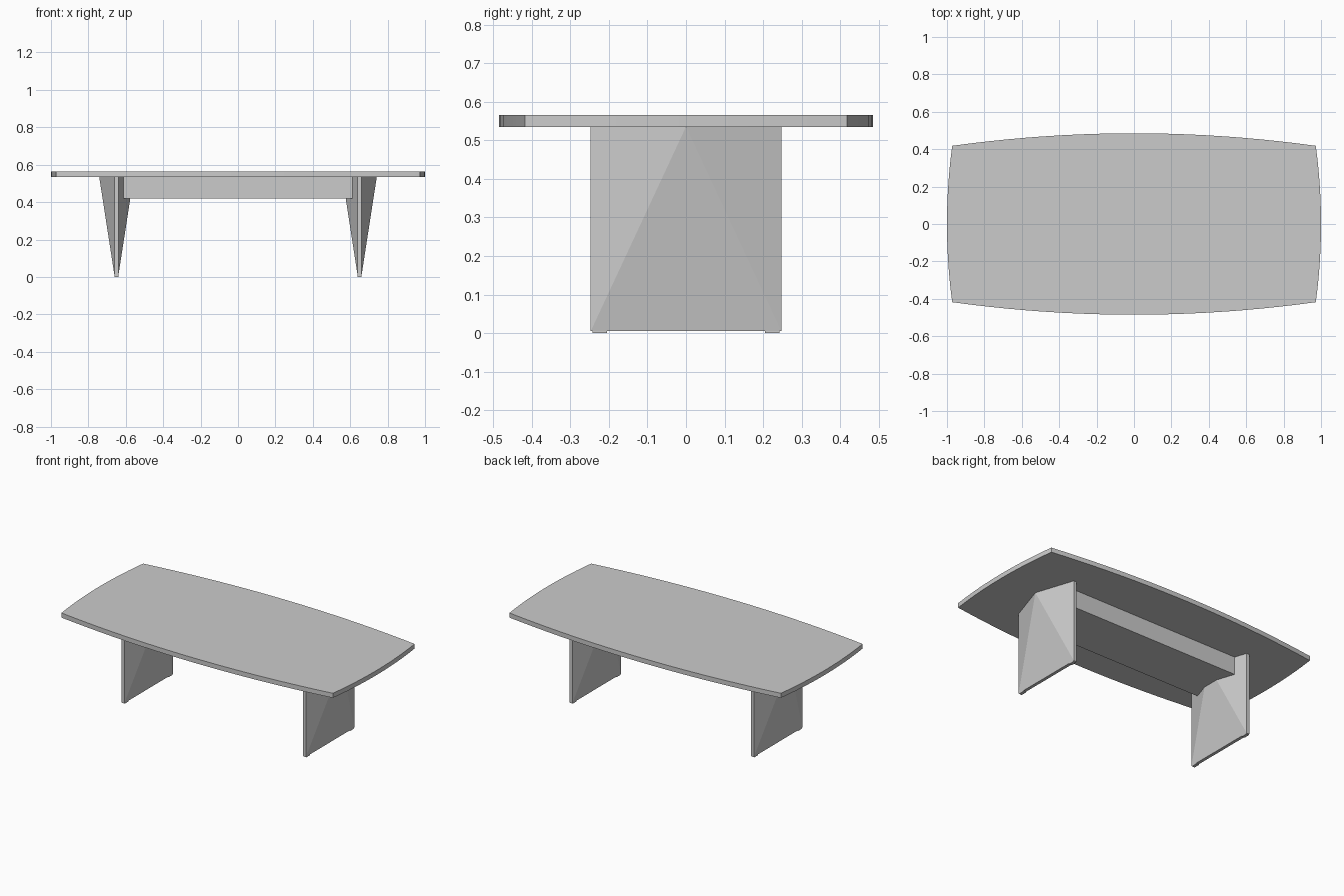
import bpy, bmesh

cube = bpy.data.objects.get("Cube")
if cube:
    bpy.data.objects.remove(cube, do_unlink=True)

grey = bpy.data.materials.new("light_grey")
grey.use_nodes = True
colour = (0.6, 0.6, 0.6, 1)
grey.diffuse_color = colour
grey.node_tree.nodes["Principled BSDF"].inputs["Base Color"].default_value = colour

TOP, UNDER, FOOT = 0.565, 0.535, 0.005
LEG_X, LEG_Y, HALF, BULGE = 0.65, 0.247, 0.01, 0.092


def make_object(name, bm, smooth=False):
    bmesh.ops.recalc_face_normals(bm, faces=bm.faces)
    mesh = bpy.data.meshes.new(name)
    bm.to_mesh(mesh)
    bm.free()
    mesh.materials.append(grey)
    obj = bpy.data.objects.new(name, mesh)
    bpy.context.collection.objects.link(obj)
    if smooth:
        bpy.ops.object.select_all(action="DESELECT")
        obj.select_set(True)
        bpy.context.view_layer.objects.active = obj
        bpy.ops.object.shade_smooth_by_angle(angle=0.5)
    return obj


def box(name, lo, hi):
    bm = bmesh.new()
    bmesh.ops.create_cube(bm, size=1)
    for v in bm.verts:
        v.co = [a + (b - a) * (c + 0.5) for a, b, c in zip(lo, hi, v.co)]
    return make_object(name, bm)


# Table top: four shallow bowed edges, extruded down
def bowed_outline(cx=0.972, cy=0.418, bow_x=0.028, bow_y=0.067, steps=20):
    ts = [-1 + 2 * i / steps for i in range(steps)]
    front = [(cx * t, -cy - bow_y * (1 - t * t)) for t in ts]
    end = [(cx + bow_x * (1 - t * t), cy * t) for t in ts]
    half = front + end
    return half + [(-x, -y) for x, y in half]


bm = bmesh.new()
face = bm.faces.new([bm.verts.new((x, y, UNDER)) for x, y in bowed_outline()])
side = bmesh.ops.extrude_face_region(bm, geom=[face])
for v in side["geom"]:
    if isinstance(v, bmesh.types.BMVert):
        v.co.z = TOP
make_object("table_top", bm, smooth=True)


# Leg panels: thin slab at the floor, folding out to a peak at the top
def leg(name, x):
    bm = bmesh.new()

    def vert(s, y, z, out=HALF):
        return bm.verts.new((x + s * out, y, z))

    ring_low, ring_high = [], []
    for s in (-1, 1):
        low = [vert(s, y, FOOT) for y in (-LEG_Y, LEG_Y)]
        high = [vert(s, -LEG_Y, UNDER), vert(s, 0, UNDER, BULGE), vert(s, LEG_Y, UNDER)]
        bm.faces.new((low[0], high[1], high[0]))
        bm.faces.new((low[0], low[1], high[1]))
        bm.faces.new((low[1], high[2], high[1]))
        ring_low.append(low)
        ring_high.append(high)
    (a, b), (c, d) = ring_low
    p, q = ring_high
    bm.faces.new((a, c, d, b))
    bm.faces.new((a, c, q[0], p[0]))
    bm.faces.new((b, d, q[2], p[2]))
    bm.faces.new(p + q[::-1])
    make_object(name, bm)


for side_name, s in (("left", 1), ("right", -1)):
    x = s * LEG_X
    leg(side_name + "_leg", x)
    # Small floor pads under both ends of the panel
    for end_name, e in (("front", -1), ("back", 1)):
        ys = sorted((e * 0.205, e * 0.243))
        box(f"{side_name}_{end_name}_pad",
            (x - HALF, ys[0], 0), (x + HALF, ys[1], FOOT))

# Beam between the legs
box("beam", (-0.615, -0.16, 0.42), (0.615, 0.17, UNDER))
